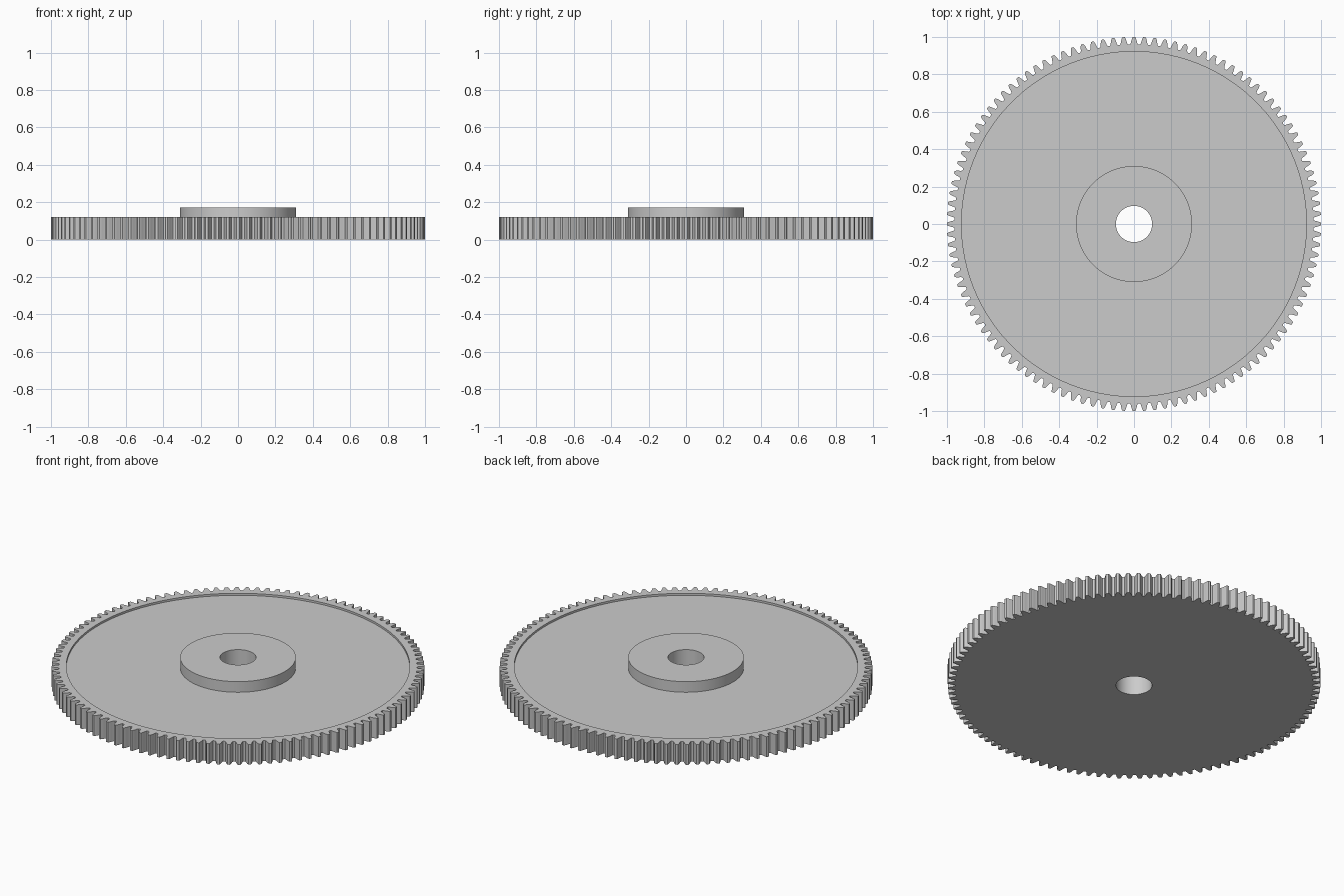
import bpy
import bmesh
from math import cos, sin, tau

TEETH = 112
PITCH = tau / TEETH
RIM_Z, FLOOR_Z, HUB_Z = 0.12, 0.108, 0.171
RIM_R, HUB_R, BORE_R = 0.922, 0.31, 0.097

if "Cube" in bpy.data.objects:
    bpy.data.objects.remove(bpy.data.objects["Cube"])

steel = bpy.data.materials.new("light grey")
steel.use_nodes = True
steel.diffuse_color = (0.6, 0.6, 0.6, 1)
steel.node_tree.nodes["Principled BSDF"].inputs["Base Color"].default_value = (0.6, 0.6, 0.6, 1)


def polar(r, angle, z):
    return (r * cos(angle), r * sin(angle), z)


def lathe(bm, profile, closed):
    """Revolve (radius, z) points around the z axis, one step per tooth."""
    rings = [[bm.verts.new(polar(r, (i - 0.5) * PITCH, z)) for i in range(TEETH)]
             for r, z in profile]
    pairs = list(zip(rings, rings[1:]))
    if closed:
        pairs.append((rings[-1], rings[0]))
    for a, b in pairs:
        for i in range(TEETH):
            j = (i + 1) % TEETH
            bm.faces.new((a[i], a[j], b[j], b[i]))


def finish(bm, name):
    bmesh.ops.remove_doubles(bm, verts=bm.verts, dist=0.00005)
    bmesh.ops.recalc_face_normals(bm, faces=bm.faces)
    mesh = bpy.data.meshes.new(name)
    bm.to_mesh(mesh)
    bm.free()
    mesh.materials.append(steel)
    obj = bpy.data.objects.new(name, mesh)
    bpy.context.collection.objects.link(obj)
    bpy.ops.object.select_all(action="DESELECT")
    obj.select_set(True)
    bpy.context.view_layer.objects.active = obj
    bpy.ops.object.shade_smooth_by_angle(angle=0.5)


# Tooth flank as (fraction of pitch, radius), mirrored to make a whole tooth
flank = [(-0.5, 0.96), (-0.38, 0.961), (-0.32, 0.967), (-0.25, 0.982),
         (-0.19, 0.992), (-0.12, 1.0)]
tooth = flank + [(-a, r) for a, r in reversed(flank)]

# Gear body: recessed web and bore, open at the rim
gear = bmesh.new()
lathe(gear, [(RIM_R, RIM_Z), (RIM_R, FLOOR_Z), (HUB_R, FLOOR_Z), (BORE_R, FLOOR_Z),
             (BORE_R, 0), (RIM_R, 0)], closed=False)

# Toothed rim: top cap, bottom cap and flanks of each tooth
for n in range(TEETH):
    outline = [(r, (n + a) * PITCH) for a, r in tooth]
    inner = [(RIM_R, (n + a) * PITCH) for a in (0.5, -0.5)]
    for z in (0, RIM_Z):
        gear.faces.new([gear.verts.new(polar(r, a, z)) for r, a in outline + inner])
    for (r1, a1), (r2, a2) in zip(outline, outline[1:]):
        gear.faces.new([gear.verts.new(p) for p in (
            polar(r1, a1, 0), polar(r2, a2, 0),
            polar(r2, a2, RIM_Z), polar(r1, a1, RIM_Z))])
finish(gear, "gear_body")

# Raised hub around the bore
hub = bmesh.new()
lathe(hub, [(HUB_R, FLOOR_Z), (HUB_R, HUB_Z), (BORE_R, HUB_Z), (BORE_R, FLOOR_Z)], closed=True)
finish(hub, "hub")
